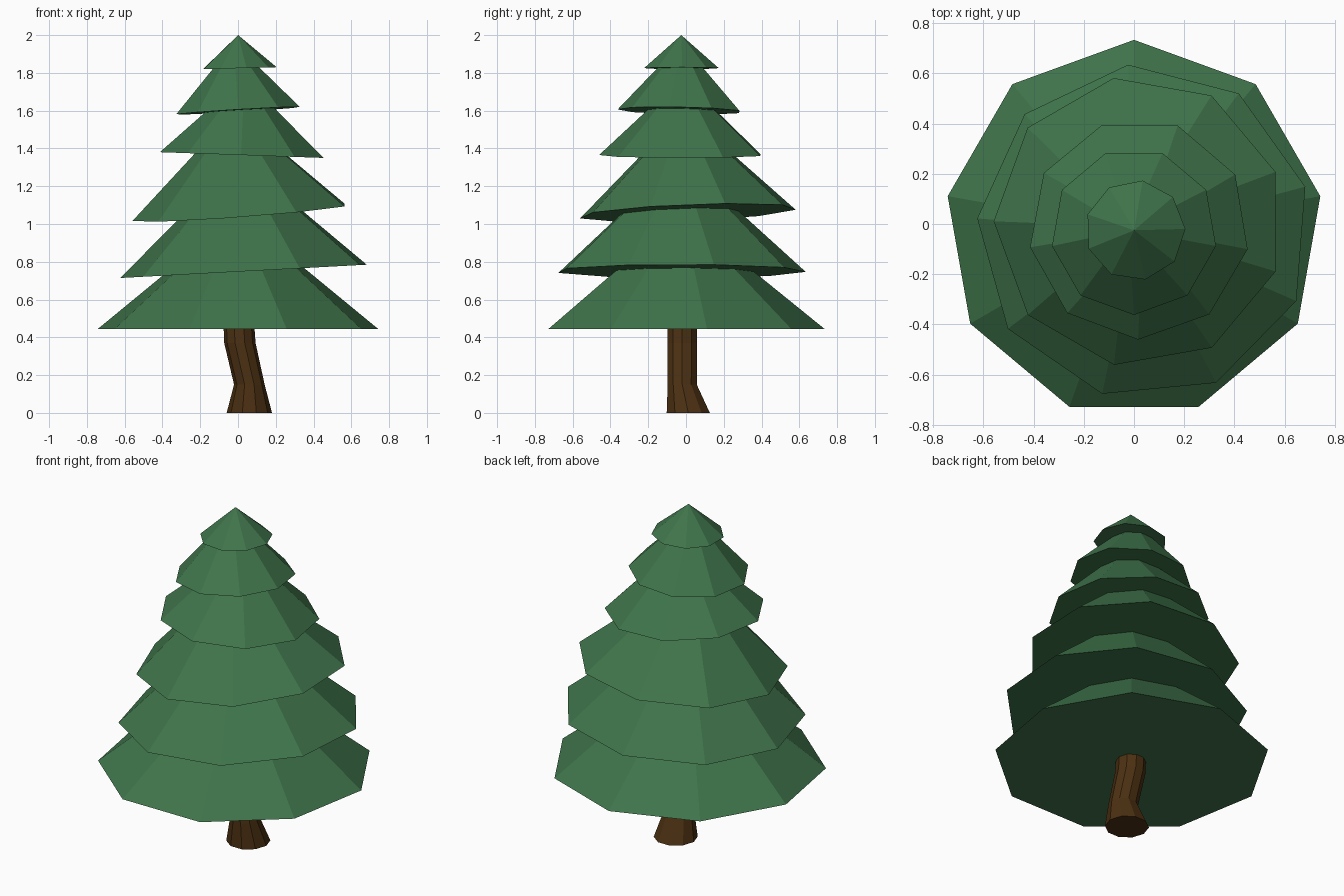
import bpy, bmesh
from math import cos, sin, radians, tau
from mathutils import Vector

cube = bpy.data.objects.get("Cube")
if cube:
    bpy.data.objects.remove(cube, do_unlink=True)


def material(name, color):
    mat = bpy.data.materials.new(name)
    mat.use_nodes = True
    mat.diffuse_color = color
    mat.node_tree.nodes["Principled BSDF"].inputs["Base Color"].default_value = color
    return mat


def ring(bm, radius, sides, phase=0.0, center=(0, 0, 0)):
    """Add a horizontal ring of vertices, first one at the phase angle."""
    return [bm.verts.new(Vector(center) + radius * Vector((cos(a), sin(a), 0)))
            for a in (radians(phase) + tau * i / sides for i in range(sides))]


def finish(bm, name, mat):
    bmesh.ops.recalc_face_normals(bm, faces=bm.faces)
    mesh = bpy.data.meshes.new(name)
    bm.to_mesh(mesh)
    bm.free()
    mesh.materials.append(mat)
    obj = bpy.data.objects.new(name, mesh)
    bpy.context.collection.objects.link(obj)
    return obj


def foliage_tier(name, center, radius, height, phase, tilt, mat):
    """Nine-sided closed cone, leaning by its base slope in x and y."""
    bm = bmesh.new()
    base = ring(bm, radius, 9, phase)
    apex = bm.verts.new((0, 0, height))
    bm.faces.new(base)
    for a, b in zip(base, base[1:] + base[:1]):
        bm.faces.new((a, b, apex))
    obj = finish(bm, name, mat)
    normal = Vector((-tilt[0], -tilt[1], 1))
    obj.rotation_euler = Vector((0, 0, 1)).rotation_difference(normal).to_euler()
    obj.location = center


def bent_trunk(sections, sides, mat):
    """Flat-sided tube through offset rings, capped at both ends."""
    bm = bmesh.new()
    rings = [ring(bm, r, sides, 0, c) for c, r in sections]
    for low, high in zip(rings, rings[1:]):
        for i in range(sides):
            j = (i + 1) % sides
            bm.faces.new((low[i], low[j], high[j], high[i]))
    bm.faces.new(rings[0])
    bm.faces.new(rings[-1])
    finish(bm, "trunk", mat)


green = material("pine green", (0.05, 0.175, 0.07, 1))
brown = material("bark brown", (0.072, 0.03, 0.006, 1))

# Foliage, bottom to top: center, radius, height, phase, base slope
tiers = [
    ((0, -0.02, 0.445), 0.753, 0.61, 90, (0, 0)),
    ((0.04, -0.03, 0.75), 0.667, 0.60, 95.5, (0.054, 0)),
    ((0.02, 0.01, 1.06), 0.58, 0.54, 100, (0.075, 0.04)),
    ((0.02, -0.02, 1.365), 0.44, 0.41, 69.5, (-0.035, 0)),
    ((0, -0.03, 1.60), 0.332, 0.36, 70, (0.06, -0.02)),
    ((0.005, -0.025, 1.825), 0.2, 0.175, 81.5, (0.025, 0)),
]
for i, (center, radius, height, phase, tilt) in enumerate(tiers, 1):
    foliage_tier(f"foliage_tier_{i}", center, radius, height, phase, tilt, green)

# Trunk, flared at the foot and bent towards the middle
bent_trunk([((0.06, 0.012, 0), 0.12),
            ((0.06, -0.02, 0.15), 0.081),
            ((0.01, -0.02, 0.37), 0.083),
            ((0, -0.02, 0.55), 0.08)], 10, brown)
